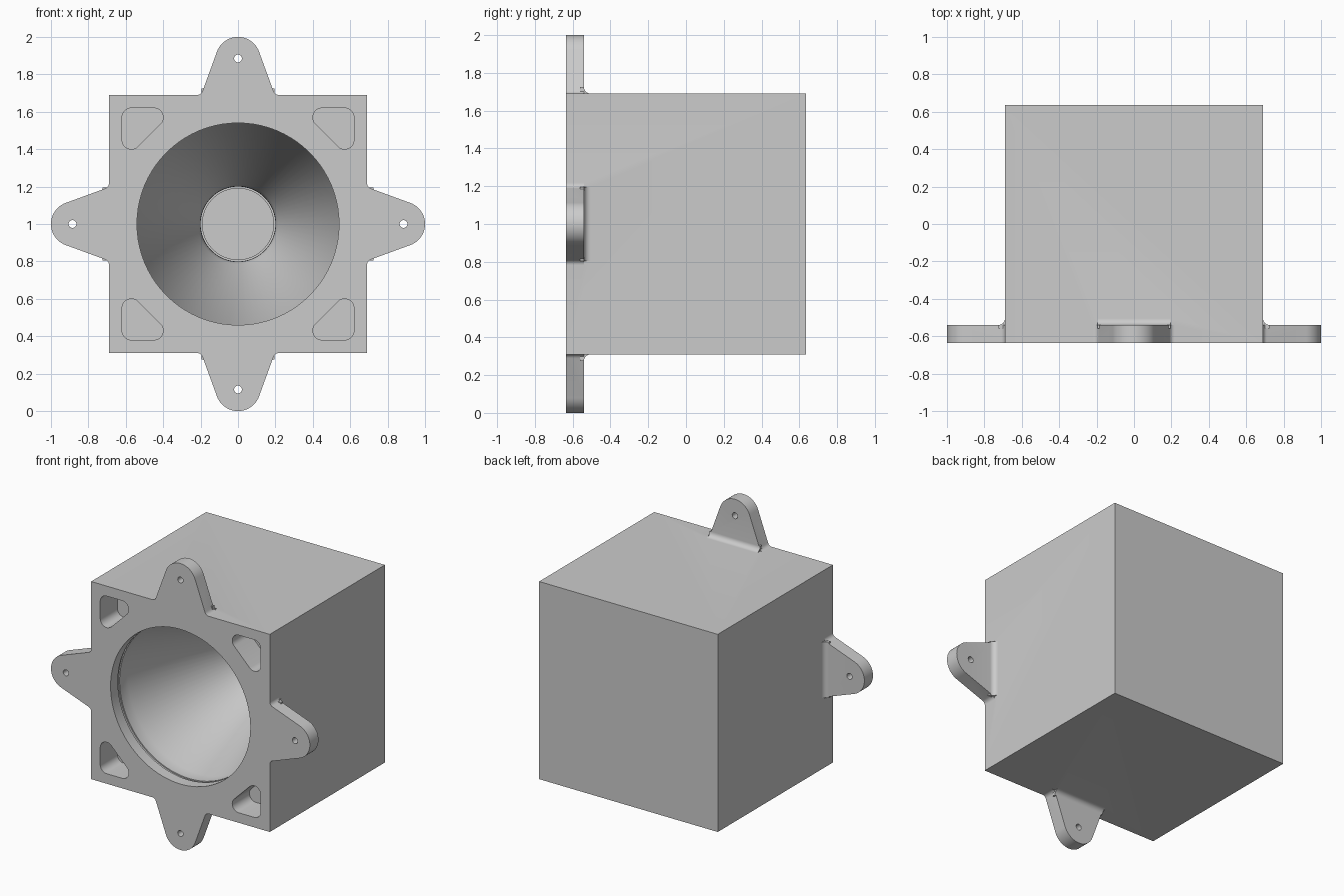
import bpy, bmesh, math
from mathutils import Matrix, Vector

cube = bpy.data.objects.get("Cube")
if cube:
    bpy.data.objects.remove(cube, do_unlink=True)

HALF, FRONT, BACK, CENTRE = 0.69, -0.635, 0.635, 1.0
TAB_BACK = FRONT + 0.095

grey = bpy.data.materials.new("plain grey")
grey.use_nodes = True
colour = (0.6, 0.6, 0.6, 1)
grey.diffuse_color = colour
grey.node_tree.nodes["Principled BSDF"].inputs["Base Color"].default_value = colour


def arc(cx, cz, r, start, end, n=10):
    angles = [math.radians(start + (end - start) * i / n) for i in range(n + 1)]
    return [(cx + r * math.cos(a), cz + r * math.sin(a)) for a in angles]


def finish(name, bm, turn=0):
    """Turn about the depth axis, lift to the centre height and make an object."""
    bmesh.ops.recalc_face_normals(bm, faces=bm.faces)
    bm.transform(Matrix.Translation((0, 0, CENTRE)) @ Matrix.Rotation(math.radians(turn), 4, 'Y'))
    mesh = bpy.data.meshes.new(name)
    bm.to_mesh(mesh)
    bm.free()
    mesh.materials.append(grey)
    obj = bpy.data.objects.new(name, mesh)
    bpy.context.collection.objects.link(obj)
    return obj


def prism(name, points, shift, turn=0):
    """Extrude a closed outline of 3D points."""
    bm = bmesh.new()
    face = bm.faces.new([bm.verts.new(p) for p in points])
    new = bmesh.ops.extrude_face_region(bm, geom=[face])["geom"]
    verts = [v for v in new if isinstance(v, bmesh.types.BMVert)]
    bmesh.ops.translate(bm, verts=verts, vec=shift)
    return finish(name, bm, turn)


def outline_prism(name, outline, y0, y1, turn=0):
    return prism(name, [(x, y0, z) for x, z in outline], Vector((0, y1 - y0, 0)), turn)


def lathe(name, profile, sides):
    """Spin (radius, depth) points around the depth axis and close both ends."""
    bm = bmesh.new()
    rings = [[bm.verts.new((x, FRONT + d, z)) for x, z in arc(0, 0, r, 0, 360, sides)[:-1]]
             for r, d in profile]
    for a, b in zip(rings, rings[1:]):
        for i in range(sides):
            j = (i + 1) % sides
            bm.faces.new((a[i], a[j], b[j], b[i]))
    bm.faces.new(rings[0])
    bm.faces.new(rings[-1])
    return finish(name, bm)


def combine(target, others, operation):
    for other in others:
        mod = target.modifiers.new(other.name, 'BOOLEAN')
        mod.operation, mod.solver, mod.object = operation, 'EXACT', other
    bpy.context.view_layer.update()
    graph = bpy.context.evaluated_depsgraph_get()
    mesh = bpy.data.meshes.new_from_object(target.evaluated_get(graph))
    target.modifiers.clear()
    target.data = mesh
    for other in others:
        bpy.data.objects.remove(other, do_unlink=True)


# Box body
square = [(-HALF, -HALF), (HALF, -HALF), (HALF, HALF), (-HALF, HALF)]
housing = outline_prism("horn_housing", square, FRONT, BACK)

# Mounting tab outline: rounded tip, tapered sides, filleted root
side = [(0.218, HALF - 0.09)] + arc(0.218, HALF + 0.03, 0.03, 270, 200, 6)
tab = side + arc(0, 0.88, 0.12, 20, 160, 24) + [(-x, z) for x, z in reversed(side)]

# Concave fillet behind each tab, profile as (depth, height)
r = 0.035
fillet = ([(TAB_BACK - 0.02, HALF - 0.03), (TAB_BACK - 0.02, HALF + r)]
          + arc(TAB_BACK + r, HALF + r, r, 180, 270, 8) + [(TAB_BACK + r, HALF - 0.03)])

additions, cutters = [], []
for turn in (0, 90, 180, 270):
    additions.append(outline_prism("tab", tab, FRONT, TAB_BACK, turn))
    additions.append(prism("tab_fillet", [(-0.195, y, z) for y, z in fillet],
                           Vector((0.39, 0, 0)), turn))
    # Screw hole and rounded triangular corner pocket
    cutters.append(outline_prism("hole", arc(0, 0.885, 0.021, 0, 360, 20)[:-1],
                                 FRONT - 0.1, TAB_BACK + 0.1, turn))
    pocket = (arc(0.57, 0.57, 0.05, 0, 90) + arc(0.45, 0.57, 0.05, 90, 225)
              + arc(0.57, 0.45, 0.05, 225, 360))
    cutters.append(outline_prism("pocket", pocket, FRONT - 0.1, FRONT + 0.19, turn))

# Horn cavity: grooved mouth, cone, rounded throat with a flat floor
cavity = [(0.54, -0.1), (0.54, 0.08), (0.548, 0.08), (0.548, 0.1), (0.54, 0.1), (0.54, 0.19),
          (0.215, 0.95), (0.207, 0.972), (0.202, 0.995), (0.2, 1.02), (0.2, 1.06),
          (0.19, 1.06), (0.19, 1.1)]
cutters.append(lathe("cavity", cavity, 80))

combine(housing, additions, 'UNION')
combine(housing, cutters, 'DIFFERENCE')

bpy.ops.object.select_all(action='DESELECT')
housing.select_set(True)
bpy.context.view_layer.objects.active = housing
bpy.ops.object.shade_smooth_by_angle(angle=math.radians(30))
